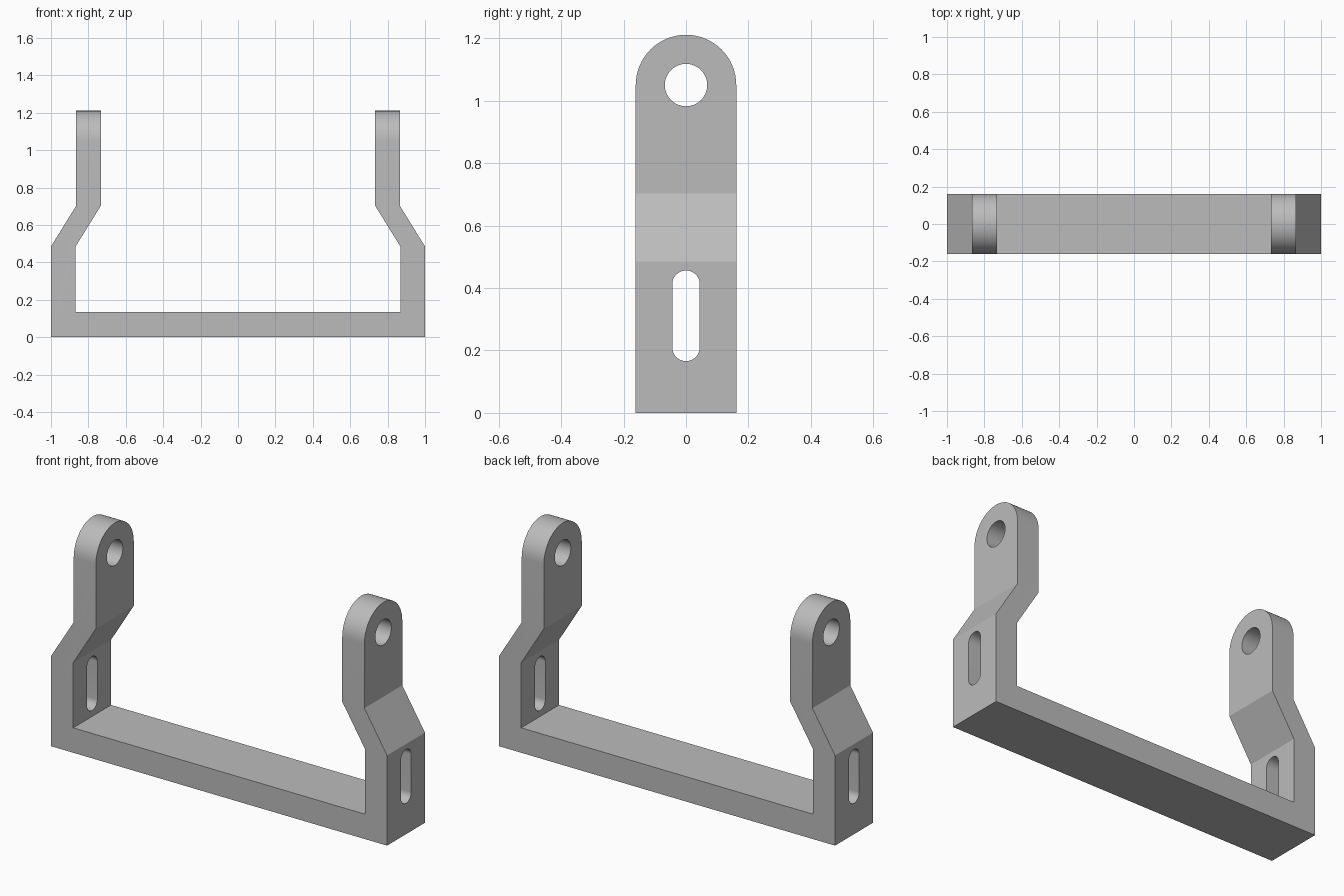
import bpy, bmesh
from math import sin, cos, pi, radians
from mathutils import Vector

if "Cube" in bpy.data.objects:
    bpy.data.objects.remove(bpy.data.objects["Cube"], do_unlink=True)

HALF_DEPTH = 0.161
SEGMENTS = 32

grey = bpy.data.materials.new("plain grey")
grey.use_nodes = True
colour = (0.5, 0.5, 0.5, 1)
grey.diffuse_color = colour
grey.node_tree.nodes["Principled BSDF"].inputs["Base Color"].default_value = colour


def prism(name, points, direction):
    """Extrude a closed outline along direction, centred on the origin."""
    bm = bmesh.new()
    face = bm.faces.new([bm.verts.new(Vector(p) - direction / 2) for p in points])
    new = bmesh.ops.extrude_face_region(bm, geom=[face])["geom"]
    verts = [g for g in new if isinstance(g, bmesh.types.BMVert)]
    bmesh.ops.translate(bm, verts=verts, vec=direction)
    bmesh.ops.recalc_face_normals(bm, faces=bm.faces)
    mesh = bpy.data.meshes.new(name)
    bm.to_mesh(mesh)
    bm.free()
    mesh.materials.append(grey)
    obj = bpy.data.objects.new(name, mesh)
    bpy.context.collection.objects.link(obj)
    return obj


def arc(z, radius, start, end):
    """Arc in the side plane around height z, angles in half turns."""
    return [(0, radius * cos(pi * a), z + radius * sin(pi * a))
            for a in (start + (end - start) * i / SEGMENTS for i in range(SEGMENTS + 1))]


def combine(target, cutter, operation):
    mod = target.modifiers.new(operation.lower(), 'BOOLEAN')
    mod.operation = operation
    mod.solver = 'EXACT'
    mod.object = cutter
    bpy.context.view_layer.objects.active = target
    bpy.ops.object.modifier_apply(modifier=mod.name)
    bpy.data.objects.remove(cutter, do_unlink=True)


# Cranked U profile: one half listed, the other mirrored
half = [(1, 0), (1, 0.485), (0.865, 0.703), (0.865, 1.3),
        (0.733, 1.3), (0.733, 0.703), (0.868, 0.485), (0.868, 0.134)]
outline = half + [(-x, z) for x, z in reversed(half)]
bracket = prism("bracket", [(x, 0, z) for x, z in outline], Vector((0, 1, 0)))

# Round the arm tops with the side silhouette
across = Vector((3, 0, 0))
side = [(0, -HALF_DEPTH, -0.1), (0, HALF_DEPTH, -0.1)] + arc(1.05, HALF_DEPTH, 0, 1)
combine(bracket, prism("side_shape", side, across), 'INTERSECT')

# Pivot holes
hole = arc(1.05, 0.068, 0, 2)[:-1]
combine(bracket, prism("pivot_hole", hole, across), 'DIFFERENCE')

# Adjustment slots
slot = arc(0.412, 0.044, 0, 1) + arc(0.21, 0.044, 1, 2)
combine(bracket, prism("slot_cutter", slot, across), 'DIFFERENCE')

# Smooth curved surfaces, keep edges sharp
bpy.ops.object.select_all(action='DESELECT')
bracket.select_set(True)
bpy.context.view_layer.objects.active = bracket
bpy.ops.object.shade_smooth_by_angle(angle=radians(20))
